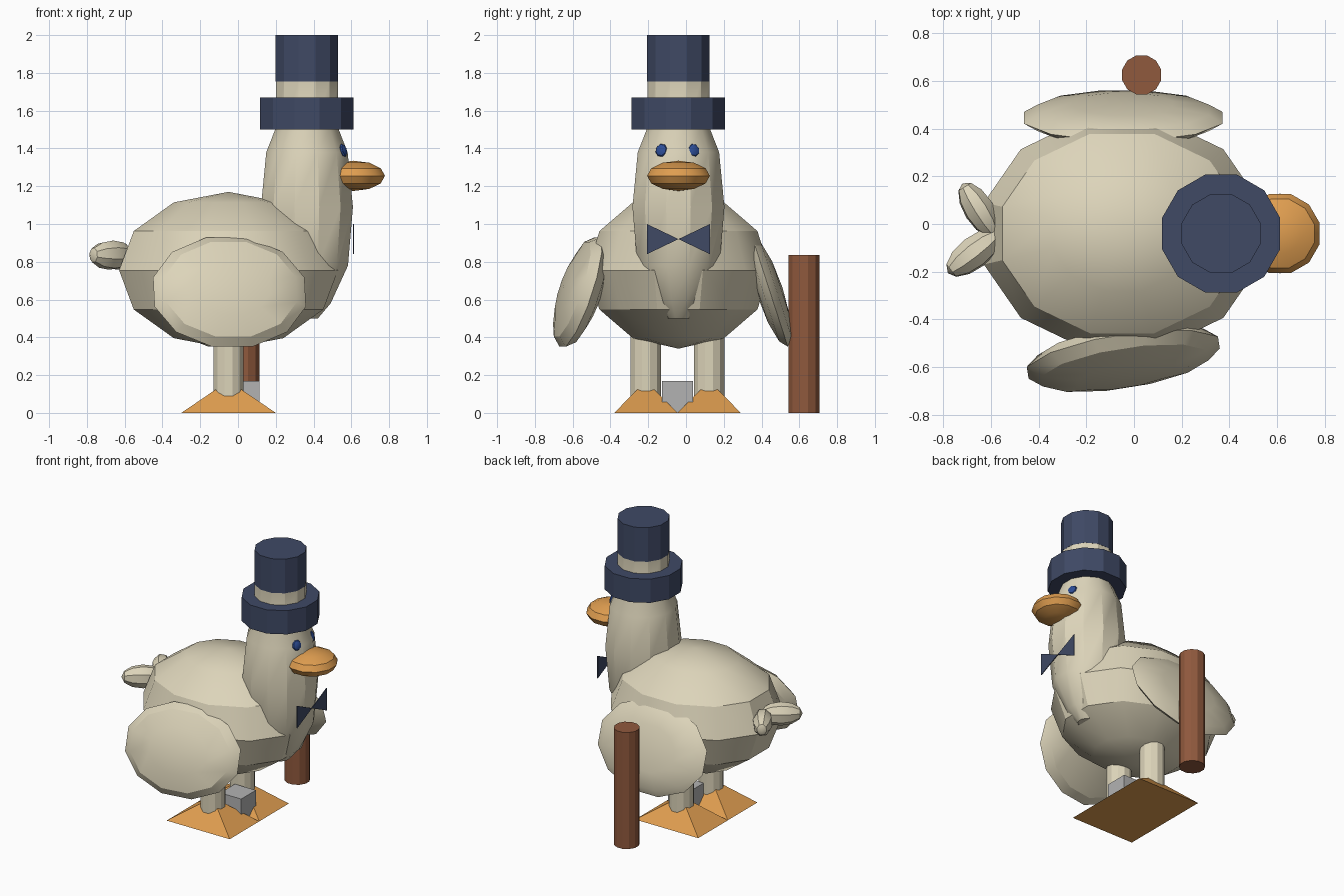
import bpy, bmesh
from math import radians
from mathutils import Matrix, Euler

if "Cube" in bpy.data.objects:
    bpy.data.objects.remove(bpy.data.objects["Cube"])


def material(name, rgb):
    m = bpy.data.materials.new(name)
    m.use_nodes = True
    m.diffuse_color = (*rgb, 1)
    m.node_tree.nodes["Principled BSDF"].inputs["Base Color"].default_value = (*rgb, 1)
    return m


CREAM = material("cream feathers", (0.72, 0.66, 0.49))
NAVY = material("navy cloth", (0.05, 0.067, 0.13))
ORANGE = material("orange beak", (0.74, 0.34, 0.08))
BROWN = material("brown wood", (0.28, 0.1, 0.047))
GREY = material("grey block", (0.45, 0.45, 0.45))
BLUE = material("blue eyes", (0.025, 0.072, 0.3))

CY = -0.04          # centre line of the bird, which faces +x
TURN = Matrix.Rotation(radians(15), 4, 'Z')   # puts a flat side on each axis


def finish(name, bm, mat):
    bmesh.ops.recalc_face_normals(bm, faces=bm.faces)
    mesh = bpy.data.meshes.new(name)
    bm.to_mesh(mesh)
    bm.free()
    mesh.materials.append(mat)
    ob = bpy.data.objects.new(name, mesh)
    bpy.context.collection.objects.link(ob)
    bpy.ops.object.select_all(action='DESELECT')
    ob.select_set(True)
    bpy.context.view_layer.objects.active = ob
    bpy.ops.object.shade_smooth_by_angle(angle=radians(29))
    return ob


def ellipsoid(name, mat, loc, radii, rot=(0, 0, 0), pole='Z', sides=12, rings=6):
    bm = bmesh.new()
    bmesh.ops.create_uvsphere(bm, u_segments=sides, v_segments=rings, radius=1)
    bm.transform(TURN)
    if pole == 'Y':
        bm.transform(Matrix.Rotation(radians(90), 4, 'X'))
    if pole == 'X':
        bm.transform(Matrix.Rotation(radians(90), 4, 'Y'))
    bm.transform(Matrix.Diagonal((*radii, 1)))
    bm.transform(Euler([radians(a) for a in rot]).to_matrix().to_4x4())
    bm.transform(Matrix.Translation(loc))
    return finish(name, bm, mat)


def lathe(name, mat, x, y, profile):
    """Twelve-sided upright solid through (radius, height) pairs."""
    bm = bmesh.new()
    rings = []
    for r, z in profile:
        ring = bmesh.ops.create_circle(bm, segments=12, radius=r)["verts"]
        bmesh.ops.transform(bm, verts=ring, matrix=Matrix.Translation((x, y, z)) @ TURN)
        rings.append(ring)
    for a, b in zip(rings, rings[1:]):
        for i in range(12):
            j = (i + 1) % 12
            bm.faces.new((a[i], a[j], b[j], b[i]))
    bm.faces.new(rings[0])
    bm.faces.new(rings[-1])
    return finish(name, bm, mat)


# Body, and the neck running up into the head
ellipsoid("body", CREAM, (-0.05, CY, 0.755), (0.6, 0.5, 0.415))
lathe("neck_and_head", CREAM, 0.365, CY,
      [(0.06, 0.5), (0.13, 0.58), (0.225, 0.78), (0.252, 1.09),
       (0.223, 1.38), (0.17, 1.51), (0.17, 1.76)])

# Wings are thin discs hanging outwards
ellipsoid("right_wing", CREAM, (-0.045, -0.56, 0.64), (0.42, 0.095, 0.315),
          (-18, 0, 9), pole='Y')
ellipsoid("left_wing", CREAM, (-0.045, 0.445, 0.64), (0.43, 0.07, 0.315),
          (18, 0, 0), pole='Y')

# Tail feathers
ellipsoid("left_tail_feather", CREAM, (-0.65, 0.06, 0.835), (0.13, 0.065, 0.08),
          (0, 0, -58), pole='X', sides=8)
ellipsoid("right_tail_feather", CREAM, (-0.67, -0.12, 0.835), (0.14, 0.07, 0.08),
          (0, 0, 38), pole='X', sides=8)

# Hat: brim ring and separate crown
lathe("hat_brim", NAVY, 0.365, CY, [(0.256, 1.5), (0.256, 1.67)])
lathe("hat_crown", NAVY, 0.365, CY, [(0.171, 1.755), (0.171, 2.0)])

# Face
ellipsoid("beak", ORANGE, (0.612, CY, 1.255), (0.172, 0.172, 0.08))
for side, s in (("right", -1), ("left", 1)):
    ellipsoid(side + "_eye", BLUE, (0.557, CY - 0.005 + s * 0.085, 1.39),
              (0.016, 0.034, 0.036), (0, -15, s * 22), pole='X', sides=8)

# Bow tie: two triangles meeting at the knot
bm = bmesh.new()
for s in (-1, 1):
    tri = [bm.verts.new((0.61, CY + s * w, 0.92 + h))
           for w, h in ((0, 0), (0.167, 0.08), (0.167, -0.08))]
    bm.faces.new(tri)
plate = bmesh.ops.extrude_face_region(bm, geom=bm.faces[:])["geom"]
bmesh.ops.translate(bm, vec=(0.005, 0, 0),
                    verts=[v for v in plate if isinstance(v, bmesh.types.BMVert)])
finish("bow_tie", bm, NAVY)

# Legs on pyramid feet
for side, s in (("right", -1), ("left", 1)):
    y = CY - 0.005 + s * 0.1675
    lathe(side + "_leg", CREAM, -0.05, y, [(0.083, 0.05), (0.083, 0.5)])
    bm = bmesh.new()
    bmesh.ops.create_cone(bm, cap_ends=True, segments=4, radius1=2 ** 0.5, radius2=0, depth=1)
    bm.transform(Matrix.Rotation(radians(45), 4, 'Z'))
    bm.transform(Matrix.Translation((-0.05, y, 0.085)) @ Matrix.Diagonal((0.25, 0.1675, 0.17, 1)))
    finish(side + "_foot", bm, ORANGE)

# Small block between the feet
bm = bmesh.new()
bmesh.ops.create_cube(bm, size=0.166)
bm.transform(Matrix.Translation((0.032, CY - 0.005, 0.086)))
finish("block", bm, GREY)

# Walking stick beside the left wing
lathe("stick", BROWN, 0.032, 0.625, [(0.085, 0), (0.085, 0.835)])
